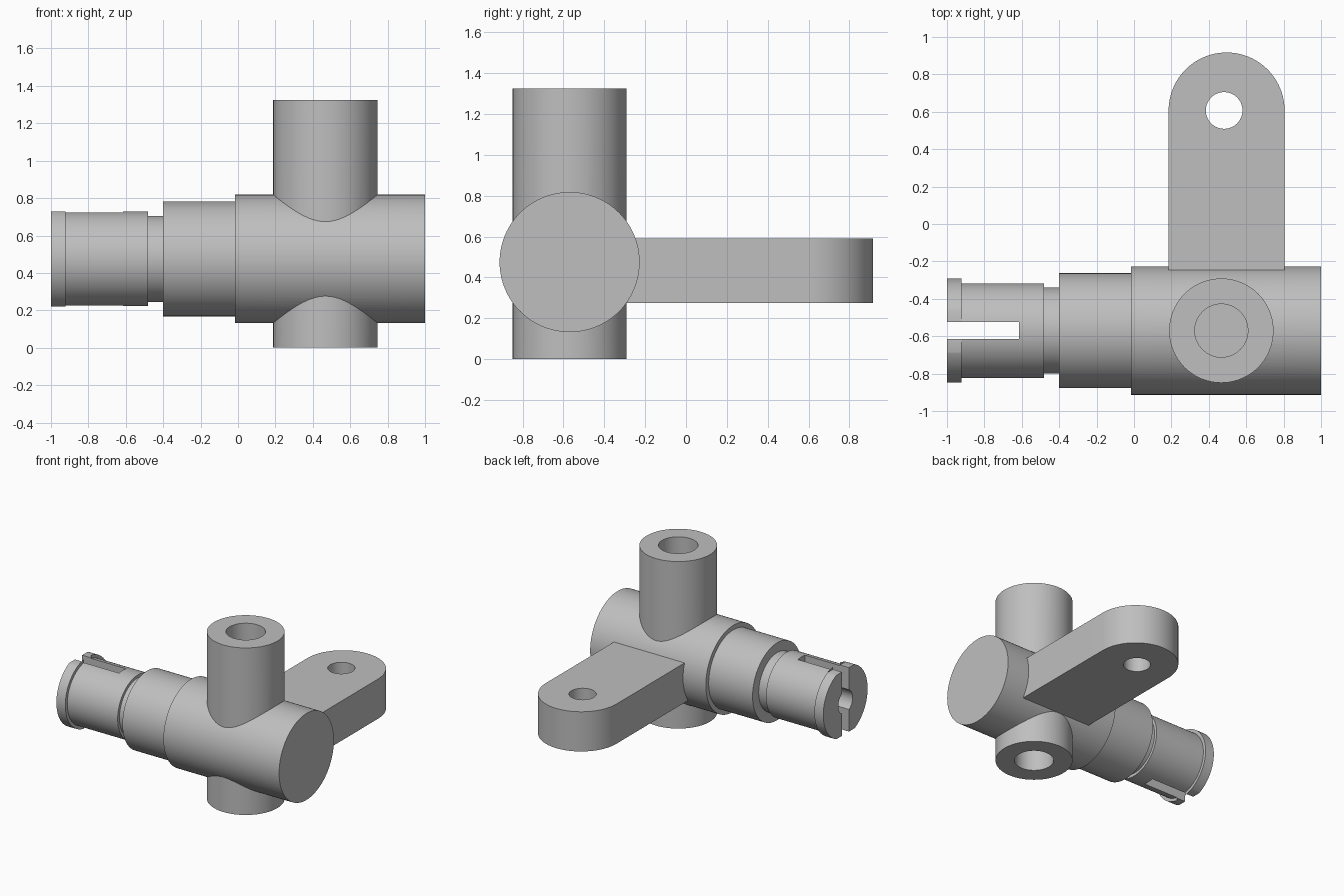
import bpy, bmesh, math
from mathutils import Matrix, Vector

if "Cube" in bpy.data.objects:
    bpy.data.objects.remove(bpy.data.objects["Cube"])

AXIS_Y, AXIS_Z = -0.57, 0.475      # barrel axis
TUBE_X = 0.467                     # cross tube axis
SIDES = 96

metal = bpy.data.materials.new("grey metal")
metal.use_nodes = True
grey = (0.52, 0.52, 0.52, 1)
metal.diffuse_color = grey
metal.node_tree.nodes["Principled BSDF"].inputs["Base Color"].default_value = grey


def finish(name, bm):
    bmesh.ops.recalc_face_normals(bm, faces=bm.faces)
    mesh = bpy.data.meshes.new(name)
    bm.to_mesh(mesh)
    bm.free()
    mesh.materials.append(metal)
    obj = bpy.data.objects.new(name, mesh)
    bpy.context.collection.objects.link(obj)
    return obj


def box(name, low, high):
    low, high = Vector(low), Vector(high)
    bm = bmesh.new()
    bmesh.ops.create_cube(bm, size=1, matrix=Matrix.Translation((low + high) / 2)
                          @ Matrix.Diagonal((*(high - low), 1)))
    return finish(name, bm)


def upright(name, x, y, radius, z0, z1):
    bm = bmesh.new()
    bmesh.ops.create_cone(bm, cap_ends=True, segments=SIDES, radius1=radius, radius2=radius,
                          depth=z1 - z0, matrix=Matrix.Translation((x, y, (z0 + z1) / 2)))
    return finish(name, bm)


def lathe_x(name, profile):
    """Turn (x, radius) points about the barrel axis; the ends are capped."""
    bm = bmesh.new()
    rings = []
    for x, r in profile:
        angles = [2 * math.pi * i / SIDES for i in range(SIDES)]
        rings.append([bm.verts.new((x, AXIS_Y + r * math.cos(a), AXIS_Z + r * math.sin(a)))
                      for a in angles])
    for a, b in zip(rings, rings[1:]):
        for i in range(SIDES):
            j = (i + 1) % SIDES
            bm.faces.new((a[i], a[j], b[j], b[i]))
    bm.faces.new(rings[0])
    bm.faces.new(rings[-1])
    return finish(name, bm)


def combine(target, other, operation):
    mod = target.modifiers.new(operation.lower(), 'BOOLEAN')
    mod.operation, mod.solver, mod.object = operation, 'EXACT', other
    bpy.context.view_layer.objects.active = target
    bpy.ops.object.modifier_apply(modifier=mod.name)
    bpy.data.objects.remove(other)


# Stepped barrel with grooved neck and end flange
body = lathe_x("valve_body", [
    (-1, 0.278), (-0.922, 0.278), (-0.922, 0.253), (-0.48, 0.253), (-0.48, 0.23),
    (-0.4, 0.23), (-0.4, 0.307), (-0.015, 0.307), (-0.015, 0.343), (1, 0.343)])

# Flats on the flange, above and below
for side in (-1, 1):
    z0, z1 = sorted((AXIS_Z + side * 0.2535, AXIS_Z + side * 0.4))
    combine(body, box("flange_flat_cutter", (-1.1, -1, z0), (-0.922, 0, z1)), 'DIFFERENCE')

# Slot and bore in the barrel tip
combine(body, lathe_x("tip_bore_cutter", [(-1.1, 0.09), (-0.615, 0.09)]), 'DIFFERENCE')
combine(body, box("slot_cutter", (-1.1, AXIS_Y - 0.045, 0), (-0.614, AXIS_Y + 0.045, 1)),
        'DIFFERENCE')

# Cross tube with a blind bore at each end
combine(body, upright("cross_tube", TUBE_X, AXIS_Y, 0.279, 0, 1.325), 'UNION')
for z0, z1 in ((-0.1, 0.3), (0.65, 1.5)):
    combine(body, upright("tube_bore_cutter", TUBE_X, AXIS_Y, 0.142, z0, z1), 'DIFFERENCE')

# Mounting arm with a rounded end and a bolt hole
half, arm_x, end_y = 0.31, 0.495, 0.607
outline = [(arm_x + half, -0.36)]
for i in range(49):
    a = math.pi * i / 48
    outline.append((arm_x + half * math.cos(a), end_y + half * math.sin(a)))
outline.append((arm_x - half, -0.36))
bm = bmesh.new()
base = bm.faces.new([bm.verts.new((x, y, 0.275)) for x, y in outline])
top = bmesh.ops.extrude_face_region(bm, geom=[base])["geom"]
bmesh.ops.translate(bm, vec=(0, 0, 0.315),
                    verts=[v for v in top if isinstance(v, bmesh.types.BMVert)])
arm = finish("mounting_arm", bm)
combine(arm, upright("bolt_hole_cutter", 0.482, 0.607, 0.098, 0, 1), 'DIFFERENCE')
combine(body, arm, 'UNION')

# Smooth round surfaces, crisp edges
bpy.ops.object.select_all(action='DESELECT')
body.select_set(True)
bpy.context.view_layer.objects.active = body
bpy.ops.object.shade_smooth_by_angle(angle=math.radians(25))
